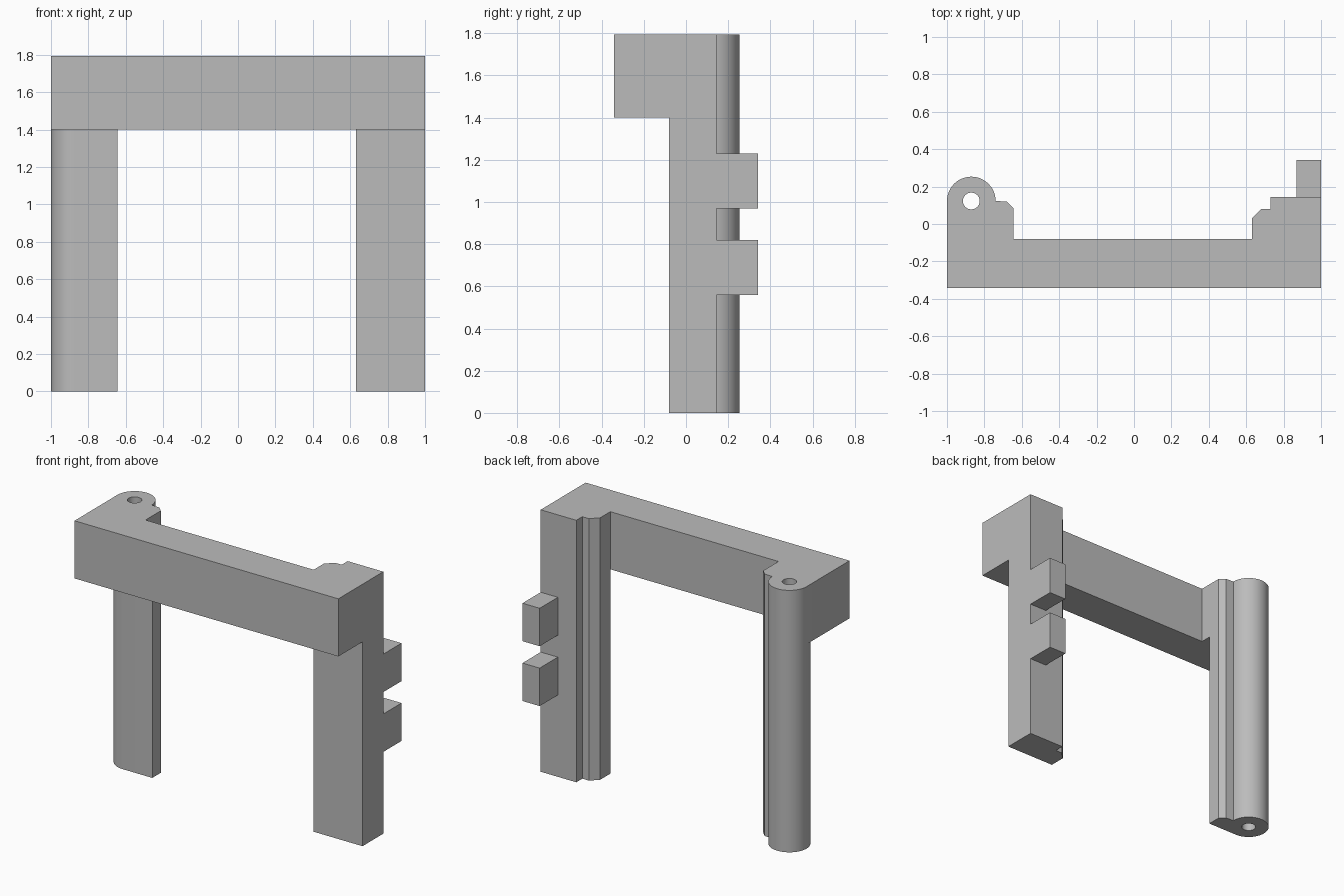
import bpy
import bmesh
from math import cos, sin, pi, radians

if "Cube" in bpy.data.objects:
    bpy.data.objects.remove(bpy.data.objects["Cube"], do_unlink=True)

# One plain grey for everything
grey = bpy.data.materials.new("plain_grey")
grey.use_nodes = True
colour = (0.5, 0.5, 0.5, 1)
grey.diffuse_color = colour
grey.node_tree.nodes["Principled BSDF"].inputs["Base Color"].default_value = colour

TOP, BEAM_Z = 1.795, 1.4
FRONT, BEAM_BACK = -0.342, -0.08
PIVOT_X, PIVOT_Y, PIVOT_R, HOLE_R = -0.87, 0.123, 0.13, 0.045


def arc(radius, start, end, steps):
    """Points on an arc round the hinge pivot, angles in degrees."""
    angles = [radians(start + (end - start) * i / steps) for i in range(steps + 1)]
    return [(PIVOT_X + radius * cos(a), PIVOT_Y + radius * sin(a)) for a in angles]


def prism(name, loops, z0, z1):
    """Extrude an outline, with optional inner hole loops, from z0 to z1."""
    curve = bpy.data.curves.new(name + "_outline", "CURVE")
    curve.dimensions = "2D"
    curve.fill_mode = "BOTH"
    curve.extrude = (z1 - z0) / 2
    for loop in loops:
        spline = curve.splines.new("POLY")
        spline.points.add(len(loop) - 1)
        for point, (x, y) in zip(spline.points, loop):
            point.co = (x, y, 0, 1)
        spline.use_cyclic_u = True
    helper = bpy.data.objects.new(name + "_outline", curve)
    mesh = bpy.data.meshes.new_from_object(helper)
    bpy.data.objects.remove(helper)
    bpy.data.curves.remove(curve)

    bm = bmesh.new()
    bm.from_mesh(mesh)
    bmesh.ops.remove_doubles(bm, verts=bm.verts, dist=0.0001)
    bmesh.ops.translate(bm, verts=bm.verts, vec=(0, 0, (z0 + z1) / 2))
    bmesh.ops.recalc_face_normals(bm, faces=bm.faces)
    bm.to_mesh(mesh)
    bm.free()

    mesh.name = name
    mesh.materials.clear()
    mesh.materials.append(grey)
    obj = bpy.data.objects.new(name, mesh)
    bpy.context.collection.objects.link(obj)
    bpy.ops.object.select_all(action="DESELECT")
    obj.select_set(True)
    bpy.context.view_layer.objects.active = obj
    bpy.ops.object.shade_smooth_by_angle(angle=radians(30))
    return obj


def rectangle(x0, x1, y0, y1):
    return [(x0, y0), (x1, y0), (x1, y1), (x0, y1)]


# Cross beam along the front
prism("cross_beam", [rectangle(-1, 1, FRONT, BEAM_BACK)], BEAM_Z, TOP)

# Left post with a stepped and chamfered inner edge
prism("left_post", [[(0.63, BEAM_BACK), (1, BEAM_BACK), (1, 0.145), (0.73, 0.145),
                     (0.73, 0.08), (0.68, 0.08), (0.63, 0.03)]], 0, TOP)

# Two square lugs behind the left post
for level, z in (("lower", 0.56), ("upper", 0.97)):
    prism(level + "_lug", [rectangle(0.87, 1, 0.145, 0.342)], z, z + 0.26)

# Right post: a round hinge barrel with a chamfered inner flange and a through hole
hole = arc(HOLE_R, 0, 345, 23)
flange = [(-0.645, 0.085), (-0.68, 0.12)]
prism("right_post", [[(-0.645, PIVOT_Y - PIVOT_R)] + flange
                     + arc(PIVOT_R, 0, 270, 36), hole], 0, BEAM_Z)

# Squared block joining the barrel to the beam
prism("right_post_head", [[(-1, BEAM_BACK), (-0.645, BEAM_BACK)] + flange
                          + arc(PIVOT_R, 0, 180, 24), hole], BEAM_Z, TOP)
